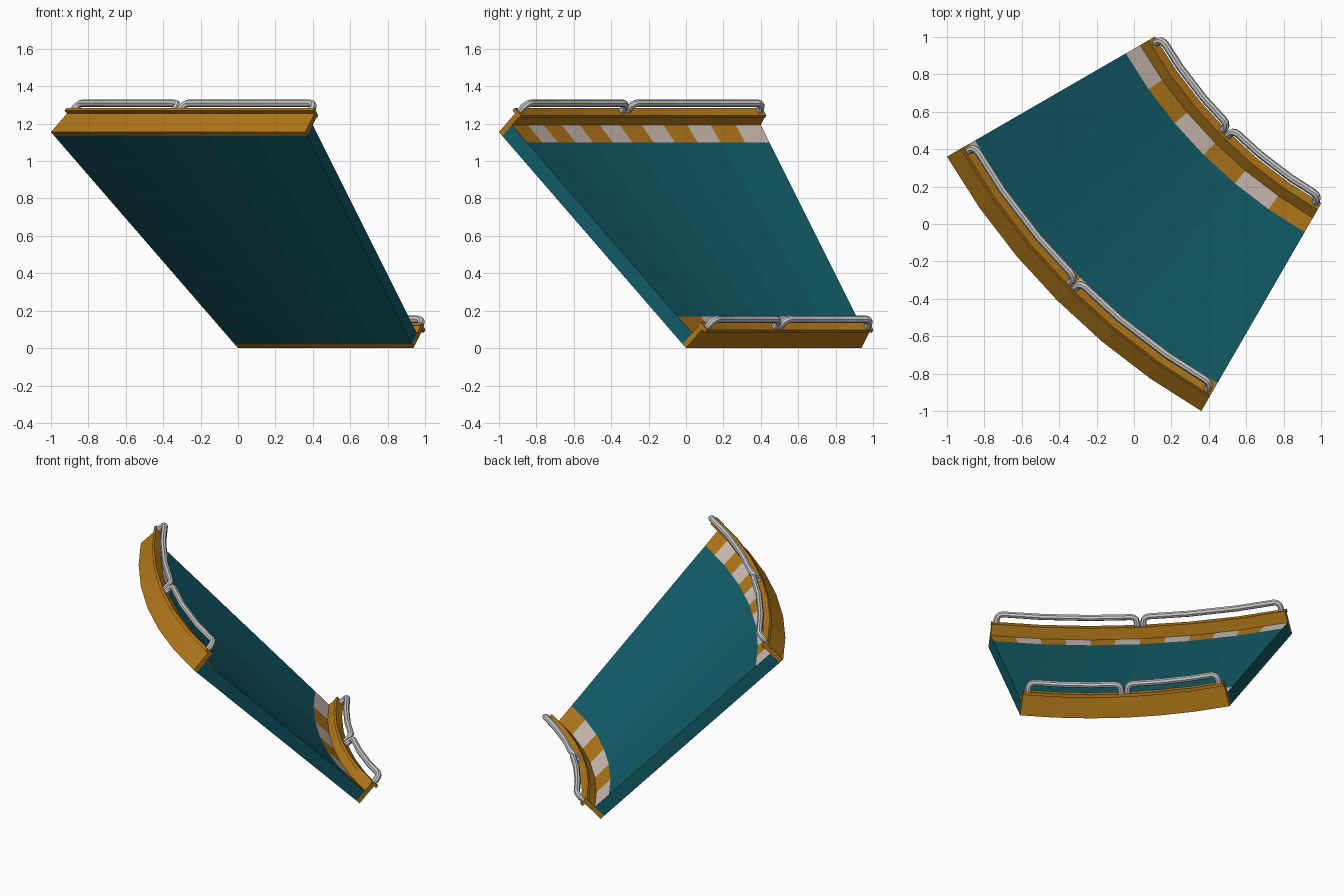
import bpy, bmesh, math
from mathutils import Vector

if "Cube" in bpy.data.objects:
    bpy.data.objects.remove(bpy.data.objects["Cube"])

C, R, TOP = 2.218, 3.716, 1.155      # curve centre, outer radius, height of outer edge
L = TOP * math.sqrt(2)               # width along the 45 degree bank
H = math.sqrt(0.5)
SEG = 6


def station(k, u, v):
    a = math.radians(210 + 30 / SEG * k)
    r = R - H * (u + v)
    return Vector((C + r * math.cos(a), C + r * math.sin(a), TOP + H * (v - u)))


def place(t, u, v):
    """Point on the faceted bend: t along 0..SEG, u down the bank, v off the deck."""
    k = min(max(int(math.floor(t)), 0), SEG - 1)
    return station(k, u, v).lerp(station(k + 1, u, v), t - k)


def material(name, rgb):
    m = bpy.data.materials.new(name)
    m.diffuse_color = (*rgb, 1)
    m.use_nodes = True
    m.node_tree.nodes["Principled BSDF"].inputs["Base Color"].default_value = m.diffuse_color
    return m


ORANGE = material("orange", (0.45, 0.19, 0.01))
TEAL = material("teal", (0.006, 0.11, 0.145))
WHITE = material("off_white", (0.62, 0.52, 0.46))


def sweep(name, profile, steps, mats, pick=lambda step, edge: 0):
    bm = bmesh.new()
    rings = [[bm.verts.new(place(i * SEG / steps, u, v)) for u, v in profile]
             for i in range(steps + 1)]
    n = len(profile)
    for i in range(steps):
        for j in range(n):
            f = bm.faces.new((rings[i][j], rings[i][(j + 1) % n],
                              rings[i + 1][(j + 1) % n], rings[i + 1][j]))
            f.material_index = pick(i, j)
    bm.faces.new(rings[0])
    bm.faces.new(rings[-1][::-1])
    bmesh.ops.recalc_face_normals(bm, faces=bm.faces[:])
    me = bpy.data.meshes.new(name)
    bm.to_mesh(me)
    bm.free()
    for m in mats:
        me.materials.append(m)
    ob = bpy.data.objects.new(name, me)
    bpy.context.collection.objects.link(ob)


# Banked deck with striped borders (fine stripes outside, wide stripes inside)
def deck_colour(step, edge):
    if edge == 2:
        return 1 + (step // 2) % 2
    if edge == 4:
        return 1 + step % 2
    return 0


T = 0.083
sweep("deck", [(0.03, 0), (L - 0.03, 0), (L - 0.03, T), (L - 0.155, T), (0.162, T), (0.03, T)],
      SEG * 2, [TEAL, WHITE, ORANGE], deck_colour)

# Kerb walls with overhanging caps
kerb = [(0, 0), (0.03, 0), (0.03, 0.14), (0.035, 0.14), (0.035, 0.16),
        (-0.022, 0.16), (-0.022, 0.14), (0, 0.14)]
sweep("outer_kerb", kerb, SEG, [ORANGE])
sweep("inner_kerb", [(L - u, v) for u, v in kerb], SEG, [ORANGE])


# Tubular hand rails, two per side
def rail(name, u, t0, t1):
    unit = (station(1, u, 0.2) - station(0, u, 0.2)).length
    base, top, bend = 0.15, 0.218, 0.035
    arc = [math.radians(d) for d in (0, 30, 60, 90)]
    left = [(t0 + bend / unit * (1 - math.cos(a)), top - bend * (1 - math.sin(a))) for a in arc]
    right = [(t0 + t1 - t, v) for t, v in reversed(left)]
    inner = [(k, top) for k in range(SEG + 1) if left[-1][0] + 0.1 < k < right[0][0] - 0.1]
    path = [(t0, base)] + left + inner + right + [(t1, base)]
    cu = bpy.data.curves.new(name, 'CURVE')
    cu.dimensions = '3D'
    cu.bevel_depth = 0.02
    cu.bevel_resolution = 2
    cu.use_fill_caps = True
    sp = cu.splines.new('POLY')
    sp.points.add(len(path) - 1)
    for p, (t, v) in zip(sp.points, path):
        p.co = (*place(t, u, v), 1)
    sp.use_smooth = False
    bpy.context.collection.objects.link(bpy.data.objects.new(name, cu))


for side, u, unit in (("outer", 0.0, 0.31), ("inner", L, 0.21)):
    end, gap = 0.03 / unit, 0.02 / unit
    rail(side + "_rail_a", u, end, SEG / 2 - gap)
    rail(side + "_rail_b", u, SEG / 2 + gap, SEG - end)
